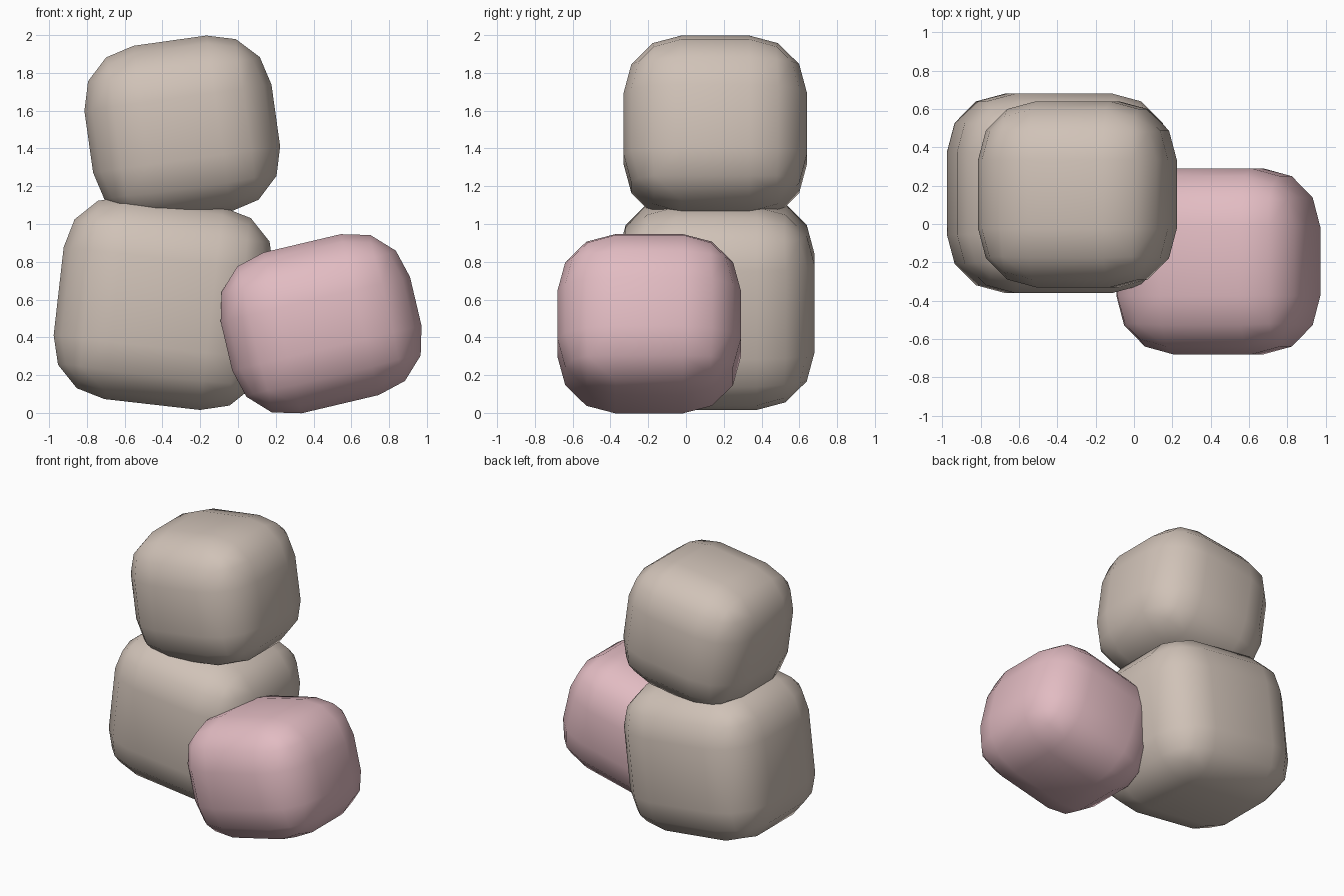
import bpy
from math import radians

cube = bpy.data.objects.get("Cube")
if cube:
    bpy.data.objects.remove(cube, do_unlink=True)


def make_material(name, rgb):
    mat = bpy.data.materials.new(name)
    mat.use_nodes = True
    colour = (*rgb, 1.0)
    mat.diffuse_color = colour
    mat.node_tree.nodes["Principled BSDF"].inputs["Base Color"].default_value = colour
    return mat


def rounded_block(name, centre, size, tilt, mat):
    """Box with wide three-step rounded edges, tilted about the y axis."""
    bpy.ops.mesh.primitive_cube_add(size=1, location=centre)
    block = bpy.context.object
    block.name = name
    block.scale = size
    bpy.ops.object.transform_apply(location=False, rotation=False, scale=True)
    block.rotation_euler.y = radians(tilt)
    bevel = block.modifiers.new("rounded_edges", 'BEVEL')
    bevel.width = 0.305
    bevel.segments = 3
    bevel.limit_method = 'NONE'
    bpy.ops.object.shade_smooth()
    block.data.materials.append(mat)
    return block


beige = make_material("warm beige", (0.63, 0.54, 0.475))
pink = make_material("soft pink", (0.76, 0.50, 0.54))

# Two stacked beige blocks with a pink one leaning in front
rounded_block("lower_block", (-0.393, 0.16, 0.581), (1.12, 1.04, 1.08), 6.5, beige)
rounded_block("upper_block", (-0.295, 0.155, 1.505), (1.00, 0.97, 0.94), -8, beige)
rounded_block("front_block", (0.44, -0.195, 0.472), (1.03, 0.97, 0.875), -13.3, pink)
